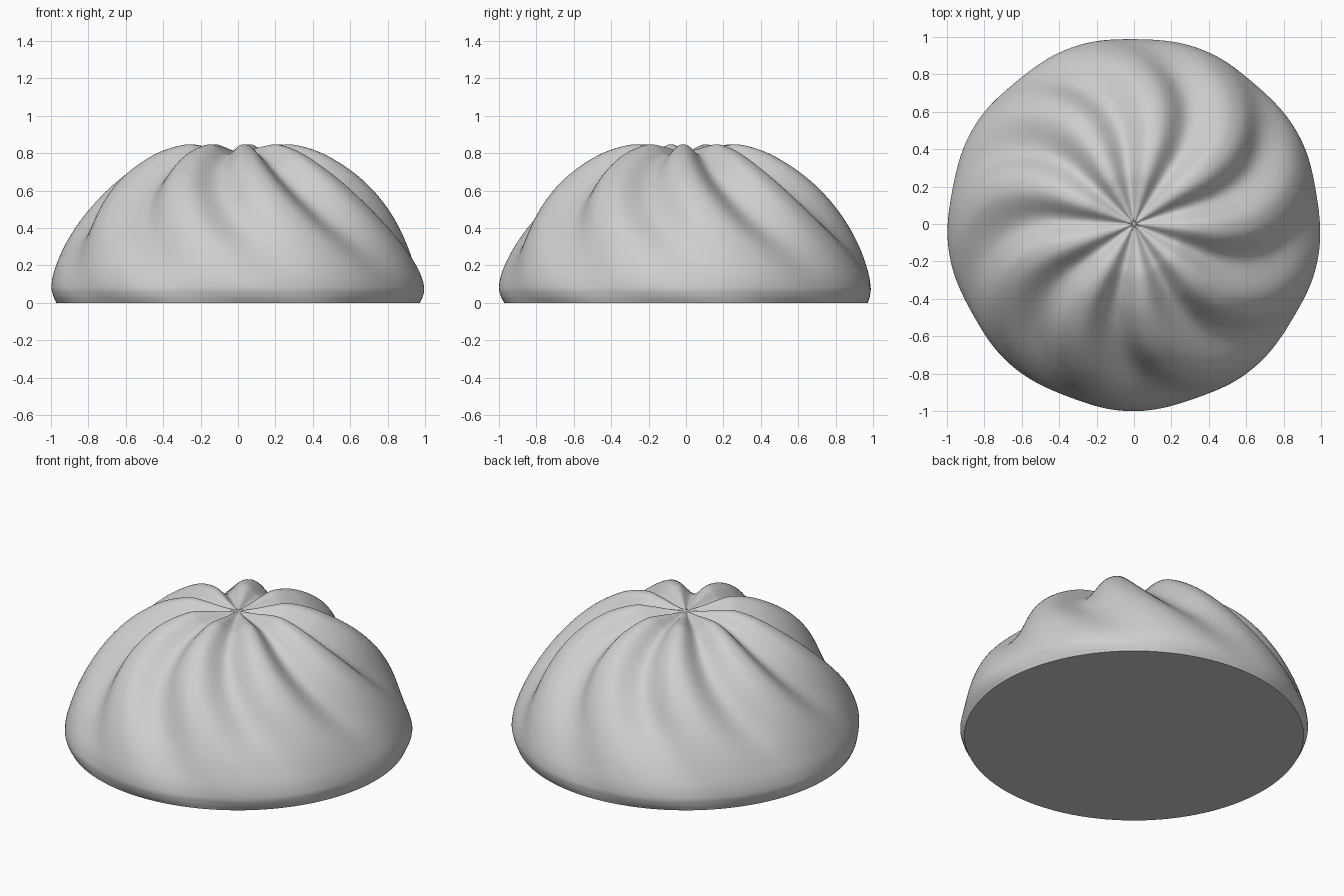
import bpy, bmesh
from math import cos, pi, radians
from mathutils import Matrix, Vector

cube = bpy.data.objects.get("Cube")
if cube:
    bpy.data.objects.remove(cube)

PLEATS = 9
SEGMENTS = 270
STEPS = 7
FIRST_GROOVE = radians(17)

# Crest profile from the crown to the base: radius, height, groove depth
PROFILE = [Vector(p) for p in (
    (0, .81, 0), (.1, .82, .02), (.2, .838, .043), (.3, .845, .065),
    (.45, .80, .085), (.6, .71, .092), (.72, .605, .088), (.83, .47, .072),
    (.92, .32, .042), (.98, .18, .022), (1, .09, .014), (.992, .04, .008),
    (.972, 0, 0))]


def smooth_profile(points):
    """Catmull-Rom curve through the points."""
    first = points[1] * 1
    first.x, first.z = -first.x, -first.z
    pts = [first] + points + [2 * points[-1] - points[-2]]
    curve = []
    for a, b, c, d in zip(pts, pts[1:], pts[2:], pts[3:]):
        for i in range(STEPS):
            t = i / STEPS
            curve.append(b + (c - a) * t / 2
                         + (2 * a - 5 * b + 4 * c - d) * t * t / 2
                         + (3 * b - a - 3 * c + d) * t ** 3 / 2)
    return curve + [points[-1]]


def valley(angle):
    """One at the bottom of a groove, zero on a crest."""
    return ((1 + cos(PLEATS * angle)) / 2) ** 1.25


curve = smooth_profile(PROFILE)
bm = bmesh.new()
crown = bm.verts.new((0, 0, curve[0].y))

# Swirled rings, pushed inwards along the profile normal in each groove
rings = []
for before, here, after in zip(curve, curve[1:], curve[2:] + curve[-1:]):
    along = after - before
    inward = Vector((along.y, -along.x)).normalized()
    twist = radians(48) * max(0, .8 - here.y) ** 1.25
    ring = []
    for k in range(SEGMENTS):
        angle = 2 * pi * k / SEGMENTS
        push = inward * here.z * valley(angle)
        spot = Vector((here.x + push.x, 0, max(0, here.y + push.y)))
        turn = Matrix.Rotation(angle + FIRST_GROOVE + twist, 3, "Z")
        ring.append(bm.verts.new(turn @ spot))
    rings.append(ring)

# Skin the rings, close the crown and the flat base
for k in range(SEGMENTS):
    n = (k + 1) % SEGMENTS
    bm.faces.new((crown, rings[0][k], rings[0][n]))
    for upper, lower in zip(rings, rings[1:]):
        bm.faces.new((upper[k], lower[k], lower[n], upper[n]))
bm.faces.new(rings[-1])
bmesh.ops.recalc_face_normals(bm, faces=bm.faces)

mesh = bpy.data.meshes.new("pleated_bun")
bm.to_mesh(mesh)
bm.free()
bun = bpy.data.objects.new("pleated_bun", mesh)
bpy.context.collection.objects.link(bun)

# Plain dough colour
GREY = (.62, .62, .62, 1)
dough = bpy.data.materials.new("pale_dough")
dough.use_nodes = True
dough.diffuse_color = GREY
dough.node_tree.nodes["Principled BSDF"].inputs["Base Color"].default_value = GREY
mesh.materials.append(dough)

bpy.ops.object.select_all(action="DESELECT")
bun.select_set(True)
bpy.context.view_layer.objects.active = bun
bpy.ops.object.shade_smooth_by_angle(angle=radians(50))
